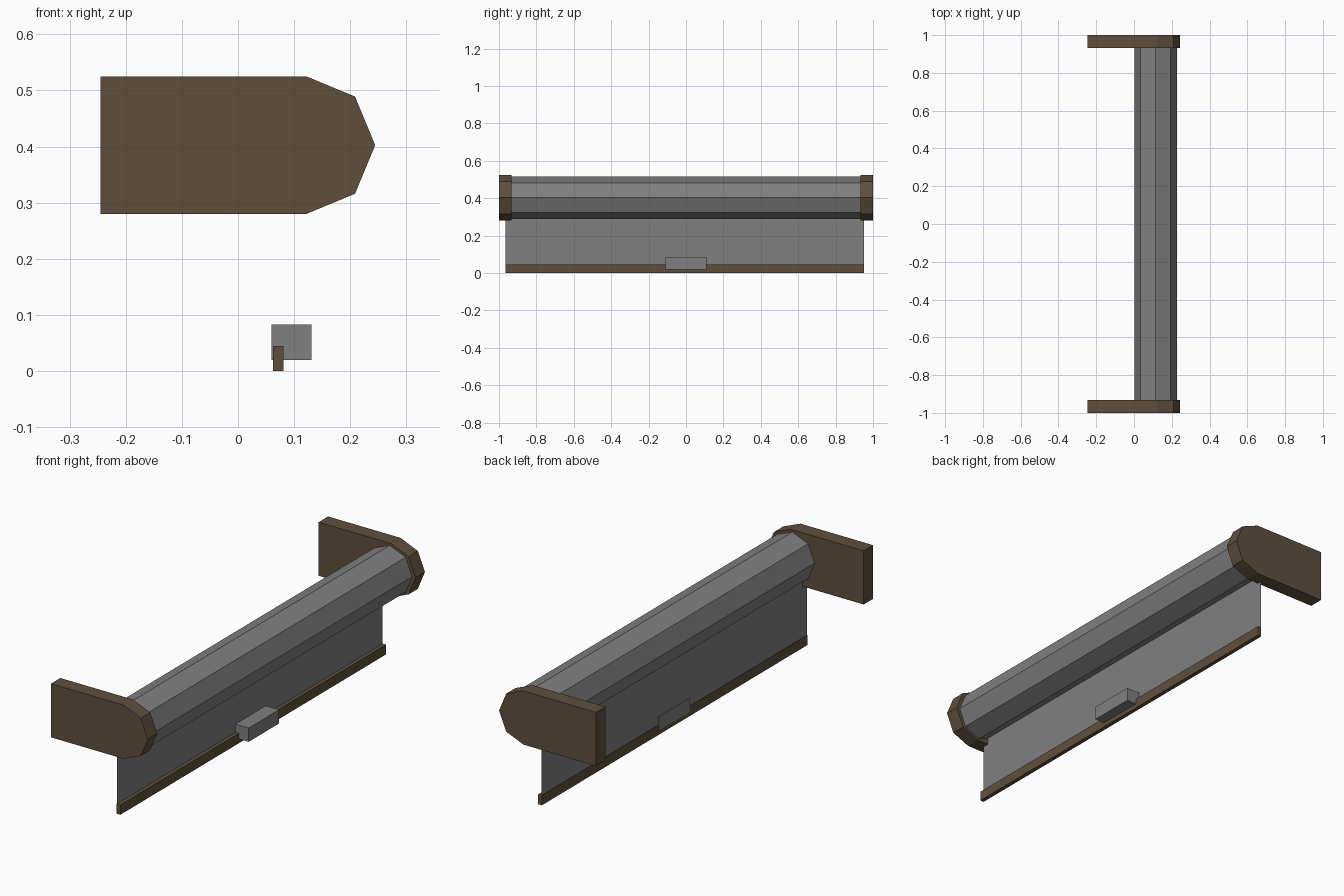
import bpy, bmesh, math

if "Cube" in bpy.data.objects:
    bpy.data.objects.remove(bpy.data.objects["Cube"])


def material(name, rgb):
    m = bpy.data.materials.new(name)
    m.diffuse_color = (*rgb, 1)
    m.use_nodes = True
    m.node_tree.nodes["Principled BSDF"].inputs["Base Color"].default_value = m.diffuse_color
    return m


BROWN = material("dark brown", (0.112, 0.078, 0.046))
GREY = material("mid grey", (0.215, 0.215, 0.215))


def finish(name, bm, mat):
    bmesh.ops.recalc_face_normals(bm, faces=bm.faces)
    me = bpy.data.meshes.new(name)
    bm.to_mesh(me)
    bm.free()
    me.materials.append(mat)
    ob = bpy.data.objects.new(name, me)
    bpy.context.collection.objects.link(ob)
    return ob


def prism(name, profile, y0, y1, mat):
    """Extrude an x-z profile along y."""
    bm = bmesh.new()
    face = bm.faces.new([bm.verts.new((x, y0, z)) for x, z in profile])
    ext = bmesh.ops.extrude_face_region(bm, geom=[face])
    verts = [g for g in ext["geom"] if isinstance(g, bmesh.types.BMVert)]
    bmesh.ops.translate(bm, verts=verts, vec=(0, y1 - y0, 0))
    return finish(name, bm, mat)


def rect(x0, x1, z0, z1):
    return [(x0, z0), (x1, z0), (x1, z1), (x0, z1)]


def arc(cx, cz, r, start, count):
    return [(cx + r * math.cos(math.radians(start + 45 * i)),
             cz + r * math.sin(math.radians(start + 45 * i))) for i in range(count)]


# End brackets: flat at the wall, faceted half-round at the front
bracket = [(-0.245, 0.28)] + arc(0.122, 0.4025, 0.1225, -90, 5) + [(-0.245, 0.525)]
prism("bracket_near", bracket, -1.0, -0.932, BROWN)
prism("bracket_far", bracket, 0.932, 1.0, BROWN)

# Eight-sided fabric roll
prism("roller", arc(0.115, 0.4025, 0.1125, 0, 8), -0.935, 0.935, GREY)

# Hanging sheet, a single thin plane
bm = bmesh.new()
bm.faces.new([bm.verts.new((0.064, y, z)) for y, z in
              [(-0.965, 0.025), (0.952, 0.025), (0.952, 0.33), (-0.965, 0.33)]])
finish("sheet", bm, GREY)

# Bottom bar and pull handle
prism("bottom_bar", rect(0.062, 0.081, 0.0, 0.045), -0.965, 0.952, BROWN)
prism("handle", rect(0.06, 0.131, 0.02, 0.083), -0.11, 0.11, GREY)
